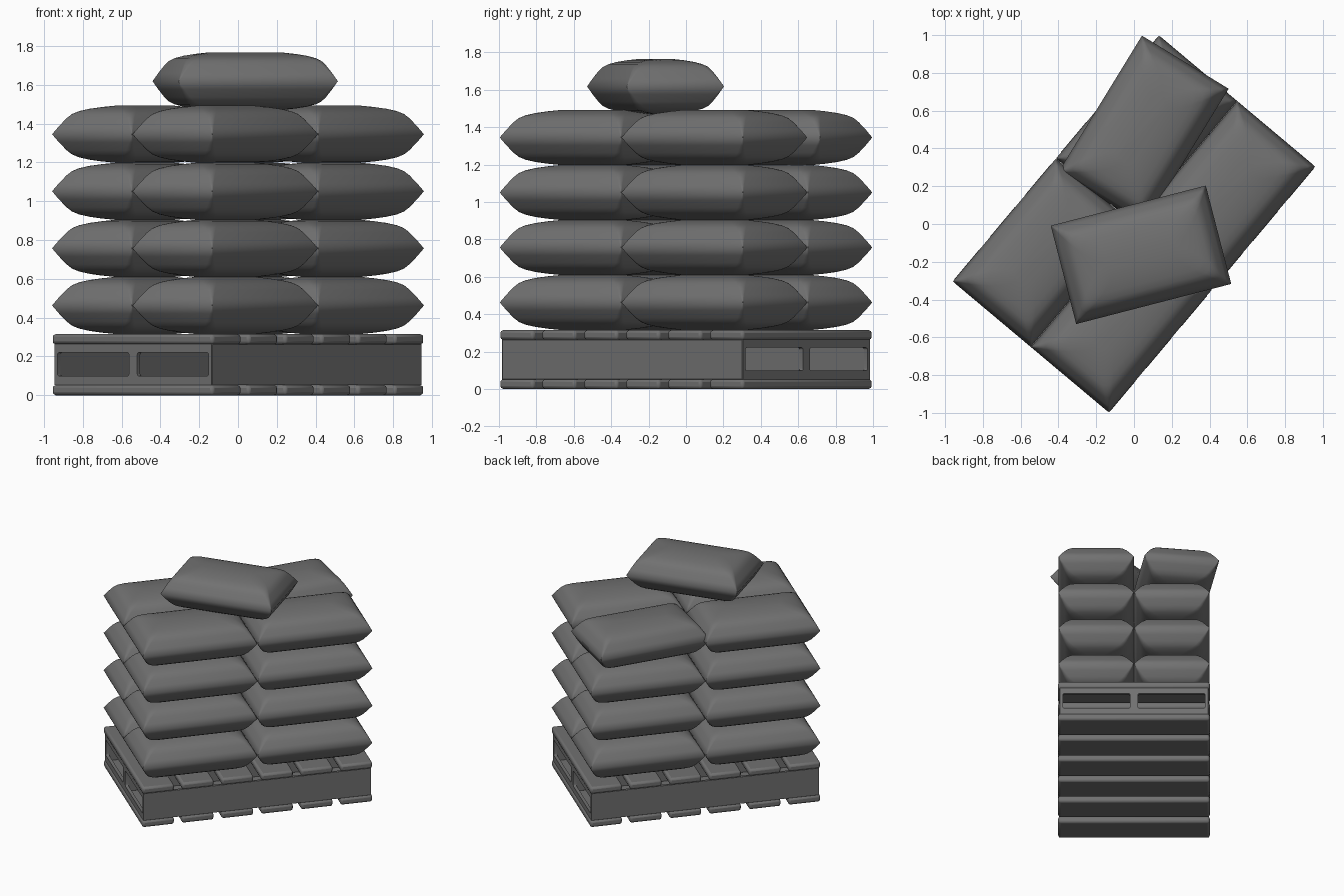
import bpy, bmesh
from math import radians, cos, sin, pi
from mathutils import Matrix

if "Cube" in bpy.data.objects:
    bpy.data.objects.remove(bpy.data.objects["Cube"])

ANGLE = radians(50)                       # whole stack is turned on the ground
TURN = Matrix.Rotation(ANGLE, 4, 'Z')
L, W = 0.85, 0.541                        # half length / half width of the pallet

# One dark grey for everything
DARK = bpy.data.materials.new("dark_grey")
DARK.diffuse_color = (0.165, 0.165, 0.165, 1)
DARK.use_nodes = True
DARK.node_tree.nodes["Principled BSDF"].inputs["Base Color"].default_value = DARK.diffuse_color


def finish(obj, angle):
    obj.data.materials.clear()
    obj.data.materials.append(DARK)
    bpy.ops.object.select_all(action='DESELECT')
    obj.select_set(True)
    bpy.context.view_layer.objects.active = obj
    bpy.ops.object.shade_smooth_by_angle(angle=radians(angle))


def rounded_rect(a, b, r, n=4, cx=0, cy=0):
    pts = []
    for k, (sx, sy) in enumerate(((1, 1), (-1, 1), (-1, -1), (1, -1))):
        for i in range(n + 1):
            t = pi / 2 * (k + i / n)
            pts.append((cx + sx * (a - r) + r * cos(t), cy + sy * (b - r) + r * sin(t)))
    return pts


# Pillow shaped sack: stacked rounded rectangles meeting at a soft-shaded seam
def sack_mesh():
    half = [(0.0, 0.0, 0.003), (0.022, 0.042, 0.015), (0.045, 0.082, 0.03),
            (0.062, 0.104, 0.04), (0.085, 0.119, 0.05), (0.12, 0.131, 0.06),
            (0.165, 0.14, 0.06), (0.22, 0.147, 0.04)]
    levels = [(d, -z, r) for d, z, r in reversed(half[1:])] + half
    bm = bmesh.new()
    rings = [[bm.verts.new((x, y, z)) for x, y in rounded_rect(0.424 - d, 0.269 - d, r)]
             for d, z, r in levels]
    n = len(rings[0])
    for lo, hi in zip(rings, rings[1:]):
        for i in range(n):
            j = (i + 1) % n
            bm.faces.new((lo[i], lo[j], hi[j], hi[i]))
    bm.faces.new(rings[0][::-1])
    bm.faces.new(rings[-1])
    me = bpy.data.meshes.new("sack")
    bm.to_mesh(me)
    bm.free()
    return me


def add_sack(name, x, y, z, angle):
    obj = bpy.data.objects.new(name, sack_mesh())
    bpy.context.collection.objects.link(obj)
    obj.location = (x, y, z)
    obj.rotation_euler.z = angle
    finish(obj, 150)


# Four layers of four sacks; one sack of the top layer has slipped round
for layer in range(4):
    z = 0.463 + 0.294 * layer
    for sx in (-1, 1):
        for sy in (-1, 1):
            p = TURN @ Matrix.Translation((sx * L / 2, sy * W / 2, 0))
            x, y = p.translation.xy
            if layer == 3 and sx == 1 and sy == 1:
                add_sack("turned_sack", 0.05, 0.495, z, radians(58.5))
            else:
                add_sack("stacked_sack", x, y, z, ANGLE)

# Loose sack on top
add_sack("loose_top_sack", 0.037, -0.163, 1.618, radians(14.5))


def add_board(name, size, pos, bevel):
    bpy.ops.mesh.primitive_cube_add(size=1)
    board = bpy.context.object
    board.name = name
    board.data.transform(Matrix.Diagonal((*size, 1)))
    board.matrix_world = TURN @ Matrix.Translation(pos)
    bev = board.modifiers.new("Bevel", 'BEVEL')
    bev.width, bev.segments = bevel, 2
    finish(board, 40)


# Pallet planks, top and bottom decks
PLANK = 0.235
for deck, z in (("bottom", 0.0265), ("top", 0.289)):
    for i in range(6):
        u = -L + PLANK / 2 + i * (2 * L - PLANK) / 5
        add_board(deck + "_plank", (PLANK, 2 * W, 0.053), (u, 0, z), 0.016)

# Three long stringers between the decks (the core is open above and below)
for name, v, t, end in (("left_stringer", W - 0.02, 0.02, 0.012),
                        ("right_stringer", 0.02 - W, 0.02, 0.012),
                        ("centre_stringer", 0, 0.045, 0.03)):
    add_board(name, (2 * (L - end), t, 0.212), (0, v, 0.158), 0.002)


# End frames with two fork openings, drawn as a profile and extruded
def add_end_frame(name, u):
    curve = bpy.data.curves.new(name, 'CURVE')
    curve.dimensions = '2D'
    curve.fill_mode = 'BOTH'
    curve.extrude = 0.012
    outlines = [rounded_rect(W - 0.012, 0.106, 0.002, 1, 0, 0.158)]
    outlines += [rounded_rect(0.24, 0.061, 0.012, 4, s * 0.268, 0.16) for s in (-1, 1)]
    for pts in outlines:
        sp = curve.splines.new('POLY')
        sp.points.add(len(pts) - 1)
        for q, (a, b) in zip(sp.points, pts):
            q.co = (a, b, 0, 1)
        sp.use_cyclic_u = True
    tmp = bpy.data.objects.new("profile", curve)
    bpy.context.collection.objects.link(tmp)
    bpy.context.view_layer.update()
    deps = bpy.context.evaluated_depsgraph_get()
    mesh = bpy.data.meshes.new_from_object(tmp.evaluated_get(deps))
    bpy.data.objects.remove(tmp)
    frame = bpy.data.objects.new(name, mesh)
    bpy.context.collection.objects.link(frame)
    axes = Matrix(((0, 0, 1, u), (1, 0, 0, 0), (0, 1, 0, 0), (0, 0, 0, 1)))
    frame.matrix_world = TURN @ axes
    finish(frame, 30)


add_end_frame("front_end_frame", -L + 0.021)
add_end_frame("back_end_frame", L - 0.021)
